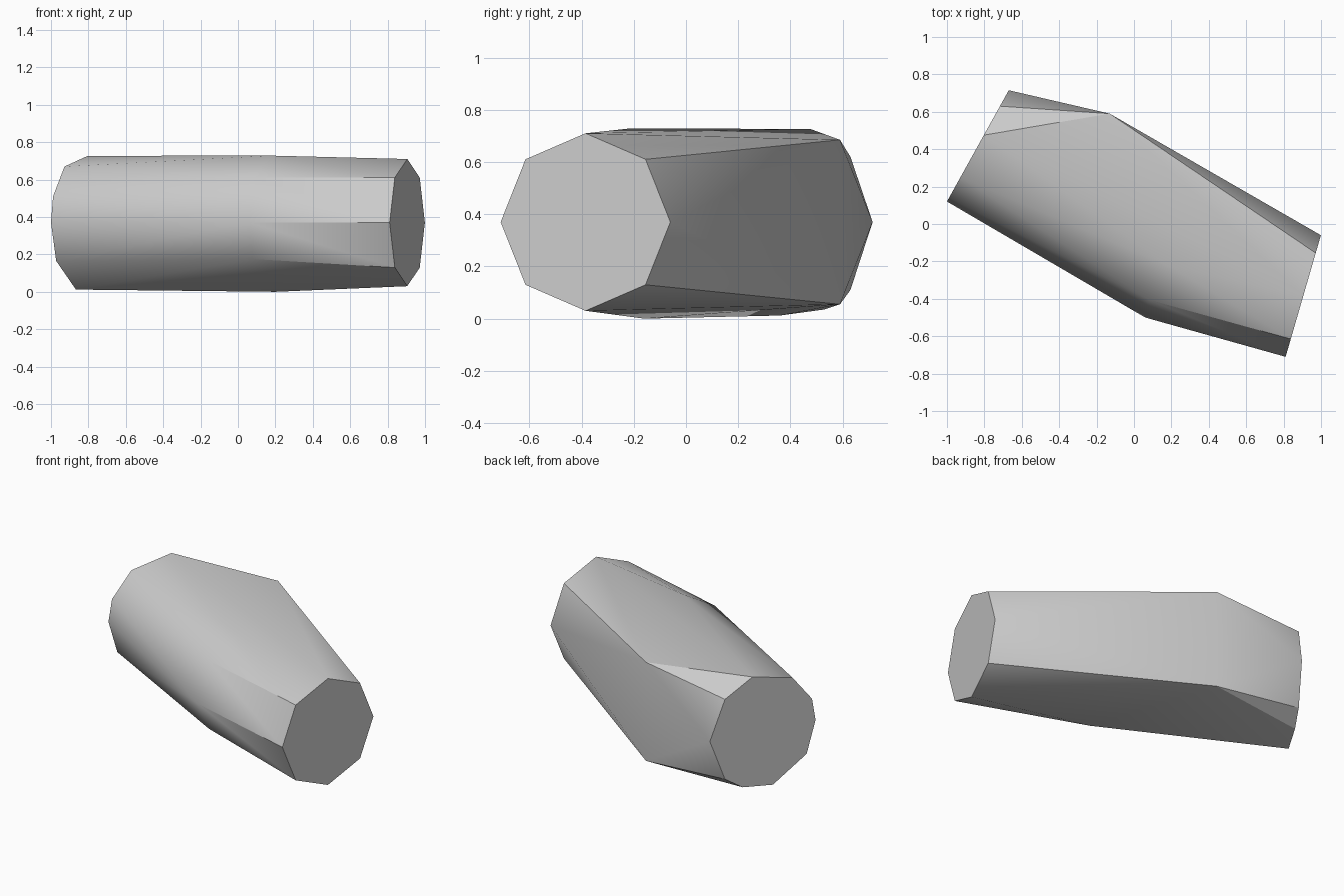
import bpy
import bmesh
from math import cos, sin, pi

cube = bpy.data.objects.get("Cube")
if cube:
    bpy.data.objects.remove(cube, do_unlink=True)

grey = bpy.data.materials.new("light grey")
grey.use_nodes = True
colour = (0.6, 0.6, 0.6, 1)
grey.diffuse_color = colour
grey.node_tree.nodes["Principled BSDF"].inputs["Base Color"].default_value = colour

# Octagonal end, on a slightly turned plane
points = []
for i in range(8):
    a = i * pi / 4
    y = -0.385 + 0.325 * cos(a)
    points.append((0.905 + 0.29 * (y + 0.385), y, 0.37 + 0.34 * sin(a)))

# Rounded far end, as (y, z) outline on its own slanted plane
far_outline = [(0.715, 0.37), (0.63, 0.62), (0.475, 0.727), (0.25, 0.67),
               (0.14, 0.51), (0.12, 0.37), (0.17, 0.165), (0.36, 0.012),
               (0.53, 0.035), (0.63, 0.11)]
points += [(-1 + (y - 0.12) / 1.8, y, z) for y, z in far_outline]

# Bend in the middle: back edge, front ridge, top and bottom
points += [(-0.13, 0.59, 0.685), (-0.13, 0.59, 0.055),
           (0.06, -0.5, 0.37), (0.08, -0.405, 0.61), (0.08, -0.405, 0.175),
           (0.18, -0.22, 0.728), (0.2, -0.16, 0.0)]

# Skin the sections as one convex body
bm = bmesh.new()
for p in points:
    bm.verts.new(p)
hull = bmesh.ops.convex_hull(bm, input=bm.verts[:])
loose = [v for v in bm.verts if not v.link_faces]
bmesh.ops.delete(bm, geom=loose, context="VERTS")
bmesh.ops.dissolve_limit(bm, angle_limit=0.015, verts=bm.verts[:], edges=bm.edges[:])
bmesh.ops.recalc_face_normals(bm, faces=bm.faces[:])

mesh = bpy.data.meshes.new("bent_body")
bm.to_mesh(mesh)
bm.free()
mesh.materials.append(grey)
body = bpy.data.objects.new("bent_body", mesh)
bpy.context.collection.objects.link(body)

bpy.ops.object.select_all(action="DESELECT")
body.select_set(True)
bpy.context.view_layer.objects.active = body
bpy.ops.object.shade_smooth_by_angle(angle=pi / 6)
